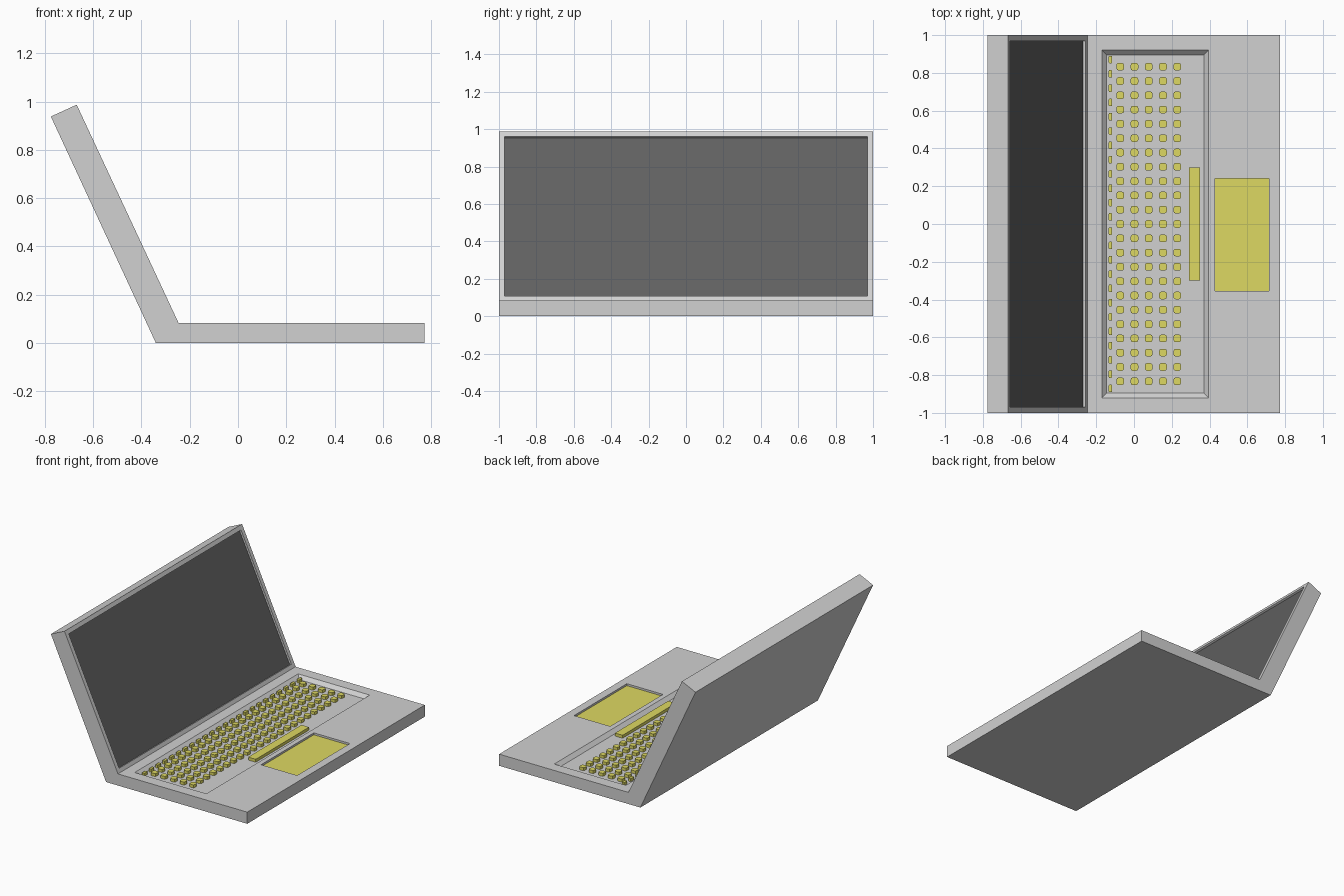
import bpy, bmesh
from mathutils import Matrix, Vector

cube = bpy.data.objects.get("Cube")
if cube:
    bpy.data.objects.remove(cube, do_unlink=True)


def material(name, rgb):
    m = bpy.data.materials.new(name)
    m.use_nodes = True
    m.diffuse_color = (*rgb, 1)
    m.node_tree.nodes["Principled BSDF"].inputs["Base Color"].default_value = (*rgb, 1)
    return m


GREY = material("light grey", (0.64, 0.64, 0.64))
DARK = material("screen grey", (0.117, 0.117, 0.117))
YELLOW = material("mustard yellow", (0.73, 0.69, 0.122))


def finish(bm, name, mat):
    bmesh.ops.recalc_face_normals(bm, faces=bm.faces)
    mesh = bpy.data.meshes.new(name)
    bm.to_mesh(mesh)
    bm.free()
    mesh.materials.append(mat)
    ob = bpy.data.objects.new(name, mesh)
    bpy.context.collection.objects.link(ob)
    return ob


def add_box(bm, x0, x1, y0, y1, z0, z1, frame=Matrix(), taper=0.0, radius=0.0):
    """Box with an optional narrower bottom and rounded upright edges."""
    verts = bmesh.ops.create_cube(bm, size=1)["verts"]
    for v in verts:
        sx, sy, sz = (1 if c > 0 else -1 for c in v.co)
        t = taper if sz < 0 else 0
        v.co = Vector((x1 if sx > 0 else x0, y1 if sy > 0 else y0, z1 if sz > 0 else z0))
        v.co -= Vector((sx * t, sy * t, 0))
    if radius:
        edges = {e for v in verts for e in v.link_edges
                 if abs(e.verts[0].co.z - e.verts[1].co.z) > 1e-5}
        bmesh.ops.bevel(bm, geom=list(edges), offset=radius, segments=2,
                        profile=0.5, affect='EDGES')
    else:
        bmesh.ops.transform(bm, matrix=frame, verts=verts)


def box(name, mat, *dims, **kw):
    bm = bmesh.new()
    add_box(bm, *dims, **kw)
    return finish(bm, name, mat)


DECK = 0.083
HINGE = Vector((-0.246, 0, DECK))
LID_TOP = Vector((-0.668, 0, 0.987))

# Chassis: base and open lid as one extruded side profile
profile = [(-0.34, 0), (0.773, 0), (0.773, DECK), (HINGE.x, DECK),
           (LID_TOP.x, LID_TOP.z), (-0.775, 0.938)]
bm = bmesh.new()
face = bm.faces.new([bm.verts.new((x, -1, z)) for x, z in profile])
side = bmesh.ops.extrude_face_region(bm, geom=[face])["geom"]
bmesh.ops.translate(bm, vec=(0, 2, 0), verts=[g for g in side if isinstance(g, bmesh.types.BMVert)])
chassis = finish(bm, "chassis", GREY)

# Frame of the lid's inner face: x runs up the lid, z points out of the screen
up = (LID_TOP - HINGE).normalized()
across = Vector((0, -1, 0))
lid = Matrix((up, across, up.cross(across))).transposed().to_4x4()
lid.translation = HINGE
lid_len = (LID_TOP - HINGE).length

# Recesses for the screen, keyboard and touchpad
WELL = 0.025
DEPTH = 0.014
cutters = [
    box("screen_cutter", GREY, 0.028, lid_len - 0.03, -0.97, 0.97, -DEPTH - 0.004, 0.05, frame=lid),
    box("keyboard_cutter", GREY, -0.17, 0.395, -0.92, 0.92, DECK - WELL, DECK, taper=0.025),
    box("touchpad_cutter", GREY, 0.43, 0.715, -0.355, 0.24, DECK - DEPTH - 0.004, DECK + 0.05),
]
# Raise the keyboard cutter's rim along its slope so it passes clear of the deck
for v in cutters[1].data.vertices:
    if v.co.z > DECK - 0.001:
        v.co += Vector((0.01 if v.co.x > 0 else -0.01, 0.01 if v.co.y > 0 else -0.01, 0.01))

bpy.context.view_layer.objects.active = chassis
for cutter in cutters:
    cutter.hide_render = True
    mod = chassis.modifiers.new(cutter.name, 'BOOLEAN')
    mod.operation = 'DIFFERENCE'
    mod.solver = 'EXACT'
    mod.object = cutter
    bpy.ops.object.modifier_apply(modifier=mod.name)
    bpy.data.objects.remove(cutter, do_unlink=True)

# Screen and touchpad plates on the recess floors
box("screen", DARK, 0.028, lid_len - 0.03, -0.97, 0.97, -DEPTH - 0.005, -DEPTH, frame=lid)
box("touchpad", YELLOW, 0.43, 0.715, -0.355, 0.24, DECK - DEPTH - 0.005, DECK - DEPTH)

# Keys
PITCH = 0.0757
floor, key_top = DECK - WELL - 0.001, DECK - 0.004


def key_grid(name, xs, count, half_x, half_y, radius):
    bm = bmesh.new()
    for x in xs:
        for i in range(count):
            y = (i - (count - 1) / 2) * PITCH
            add_box(bm, x - half_x, x + half_x, y - half_y, y + half_y,
                    floor, key_top, radius=radius)
    return finish(bm, name, YELLOW)


key_grid("main_keys", [-0.073 + i * 0.0755 for i in range(5)], 23, 0.02, 0.02, 0.011)
key_grid("function_keys", [-0.125], 24, 0.009, 0.02, 0.005)
box("space_bar", YELLOW, 0.29, 0.35, -0.3, 0.3, floor, key_top, radius=0.004)
